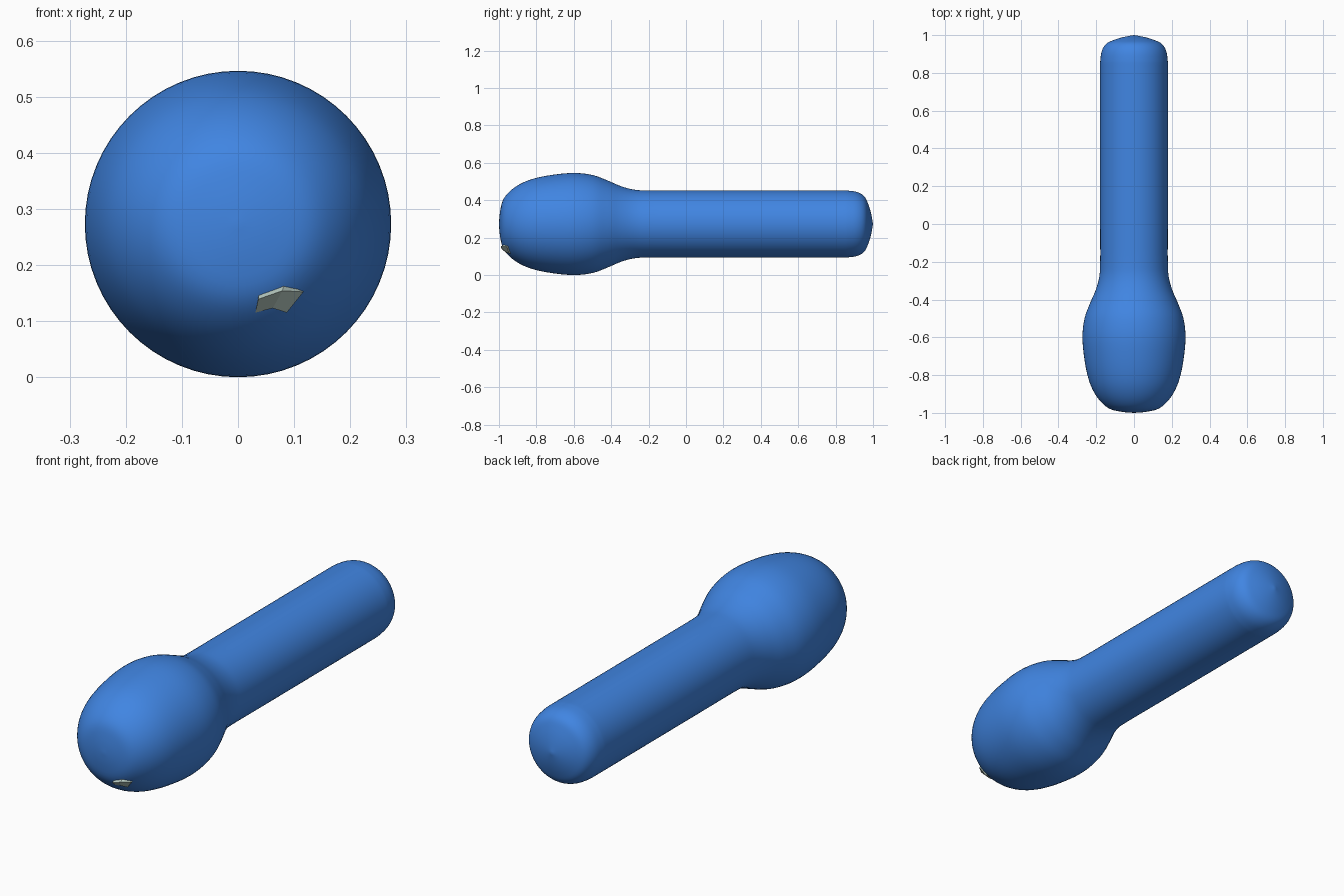
import bpy, bmesh, math
from mathutils import Vector

if "Cube" in bpy.data.objects:
    bpy.data.objects.remove(bpy.data.objects["Cube"])

AXIS_Z = 0.273


def material(name, rgb):
    m = bpy.data.materials.new(name)
    m.diffuse_color = (*rgb, 1)
    m.use_nodes = True
    m.node_tree.nodes["Principled BSDF"].inputs["Base Color"].default_value = m.diffuse_color
    return m


def add_object(name, bm, mat, smooth):
    bmesh.ops.recalc_face_normals(bm, faces=bm.faces)
    for f in bm.faces:
        f.smooth = smooth
    me = bpy.data.meshes.new(name)
    bm.to_mesh(me)
    bm.free()
    me.materials.append(mat)
    ob = bpy.data.objects.new(name, me)
    bpy.context.collection.objects.link(ob)
    return ob


def smooth_curve(pts, steps=4):
    """Catmull-Rom curve through the profile points."""
    p = [Vector(q) for q in pts]
    p = [p[0]] + p + [p[-1]]
    out = []
    for a, b, c, d in zip(p, p[1:], p[2:], p[3:]):
        for i in range(steps):
            t = i / steps
            out.append(0.5 * (2 * b + (c - a) * t + (2 * a - 5 * b + 4 * c - d) * t * t
                              + (3 * b - a - 3 * c + d) * t ** 3))
    return out + [p[-1]]


blue = material("blue", (0.052, 0.235, 0.76))
pale = material("pale grey green", (0.50, 0.62, 0.56))

# Bulbous head and straight handle: one lathe around the y axis, (y, radius)
profile = [(-1.0, 0), (-0.995, 0.06), (-0.98, 0.125), (-0.945, 0.172), (-0.89, 0.212),
           (-0.82, 0.241), (-0.72, 0.262), (-0.60, 0.273), (-0.50, 0.262), (-0.42, 0.233),
           (-0.35, 0.203), (-0.28, 0.184), (-0.20, 0.179), (0.0, 0.179), (0.45, 0.179),
           (0.80, 0.179), (0.87, 0.178), (0.92, 0.169), (0.955, 0.146), (0.975, 0.105),
           (0.99, 0.055), (1.0, 0)]
curve = smooth_curve(profile)
SEG = 64
bm = bmesh.new()
rings = []
for y, r in curve[1:-1]:
    rings.append([bm.verts.new((r * math.cos(2 * math.pi * i / SEG), y,
                                AXIS_Z + r * math.sin(2 * math.pi * i / SEG)))
                  for i in range(SEG)])
for a, b in zip(rings, rings[1:]):
    for i in range(SEG):
        j = (i + 1) % SEG
        bm.faces.new((a[i], a[j], b[j], b[i]))
for ring, y in ((rings[0], -1.0), (rings[-1], 1.0)):
    tip = bm.verts.new((0, y, AXIS_Z))
    for i in range(SEG):
        bm.faces.new((ring[i], ring[(i + 1) % SEG], tip))
add_object("club_body", bm, blue, True)

# Small faceted chip half sunk into the front of the head
bm = bmesh.new()
top = [(0.037, -0.972, 0.148), (0.083, -0.962, 0.168), (0.116, -0.950, 0.153)]
ridge = [(0.036, -0.986, 0.139), (0.079, -0.990, 0.154), (0.1165, -0.958, 0.152)]
low = [(0.031, -0.956, 0.115), (0.062, -0.962, 0.123), (0.087, -0.946, 0.115)]
rows = [[bm.verts.new(p) for p in row] for row in (top, ridge, low)]
back = [[bm.verts.new((x, -0.90, z + 0.01)) for x, y, z in row] for row in (top, low)]
rows = [back[0]] + rows + [back[1]]
for a, b in zip(rows, rows[1:] + rows[:1]):
    for i in range(2):
        bm.faces.new((a[i], a[i + 1], b[i + 1], b[i]))
for i in (0, 2):
    bm.faces.new([row[i] for row in rows])
add_object("front_chip", bm, pale, False)
